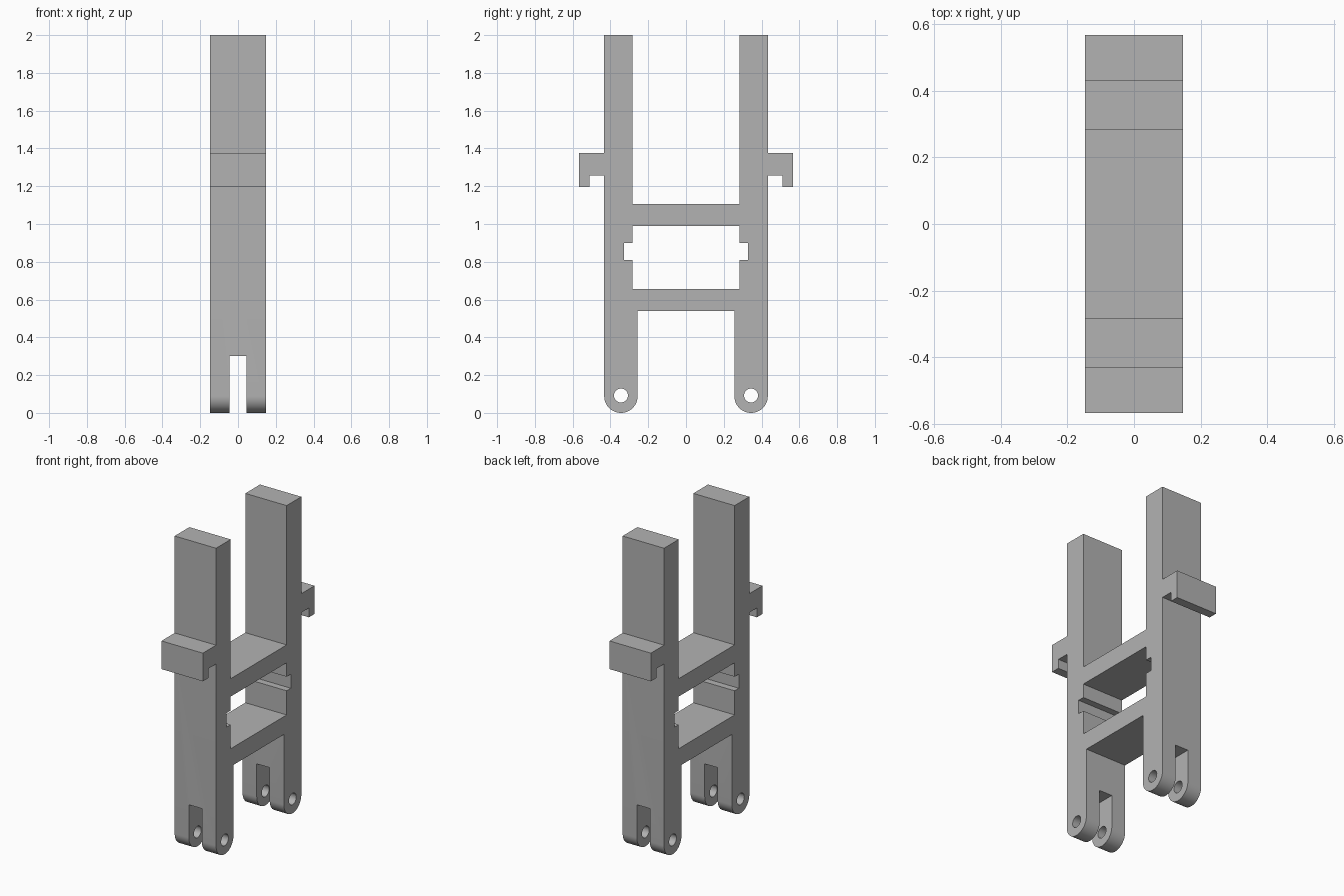
import bpy
import bmesh
import math
from mathutils import Matrix, Vector

default = bpy.data.objects.get("Cube")
if default:
    bpy.data.objects.remove(default, do_unlink=True)

HALF_WIDTH = 0.147
LEG_Y, LEG_R = 0.3445, 0.0885    # clevis centre and rounding radius
PIN_R, PIN_Z = 0.037, 0.092


def material(name, rgb):
    mat = bpy.data.materials.new(name)
    mat.use_nodes = True
    color = (*rgb, 1.0)
    mat.diffuse_color = color
    mat.node_tree.nodes["Principled BSDF"].inputs["Base Color"].default_value = color
    return mat


def mirrored(half):
    """Close a half outline with its mirror image in y."""
    return half + [(-y, z) for y, z in reversed(half)]


def arc(cy, cz, r, start, end, steps):
    angles = [start + (end - start) * i / steps for i in range(steps + 1)]
    return [(cy + r * math.cos(a), cz + r * math.sin(a)) for a in angles]


def extruded(name, outline, half_width):
    """Extrude a (y, z) outline symmetrically along x."""
    bm = bmesh.new()
    face = bm.faces.new([bm.verts.new((-half_width, y, z)) for y, z in outline])
    side = bmesh.ops.extrude_face_region(bm, geom=[face])
    verts = [v for v in side["geom"] if isinstance(v, bmesh.types.BMVert)]
    bmesh.ops.translate(bm, verts=verts, vec=Vector((2 * half_width, 0, 0)))
    bmesh.ops.recalc_face_normals(bm, faces=bm.faces)
    mesh = bpy.data.meshes.new(name)
    bm.to_mesh(mesh)
    bm.free()
    obj = bpy.data.objects.new(name, mesh)
    bpy.context.collection.objects.link(obj)
    return obj


def cut(target, cutter):
    """Subtract a cutter from the target and remove it."""
    mod = target.modifiers.new("cut", "BOOLEAN")
    mod.operation = "DIFFERENCE"
    mod.solver = "EXACT"
    mod.object = cutter
    cutter.hide_render = True
    bpy.context.view_layer.objects.active = target
    bpy.ops.object.modifier_apply(modifier=mod.name)
    bpy.data.objects.remove(cutter, do_unlink=True)


# Frame profile: rounded leg, side hook, upright and cross bars
half = [(LEG_Y - LEG_R, 0.54)]
half += arc(LEG_Y, LEG_R, LEG_R, math.pi, 2 * math.pi, 32)
half += [(0.433, 1.256), (0.51, 1.256), (0.51, 1.196), (0.567, 1.196),
         (0.567, 1.377), (0.433, 1.377), (0.433, 2.0), (0.284, 2.0),
         (0.284, 1.105)]
frame = extruded("frame", mirrored(half), HALF_WIDTH)
frame.data.materials.append(material("grey", (0.45, 0.45, 0.45)))

# Window between the cross bars, with side notches
window = [(0.284, 0.655), (0.284, 0.81), (0.327, 0.81),
          (0.327, 0.90), (0.284, 0.90), (0.284, 0.99)]
cut(frame, extruded("window_cutter", mirrored(window), 0.3))

# Fork slot through both legs
slot = mirrored([(0.5, -0.1), (0.5, 0.30)])
cut(frame, extruded("slot_cutter", slot, 0.046))

# Pin holes
for side in (-1, 1):
    hole = arc(side * LEG_Y, PIN_Z, PIN_R, 0, 2 * math.pi, 32)[:-1]
    cut(frame, extruded("pin_hole_cutter", hole, 0.3))

# Smooth rounds, sharp corners
bpy.ops.object.select_all(action="DESELECT")
frame.select_set(True)
bpy.context.view_layer.objects.active = frame
bpy.ops.object.shade_smooth_by_angle(angle=math.radians(30))
